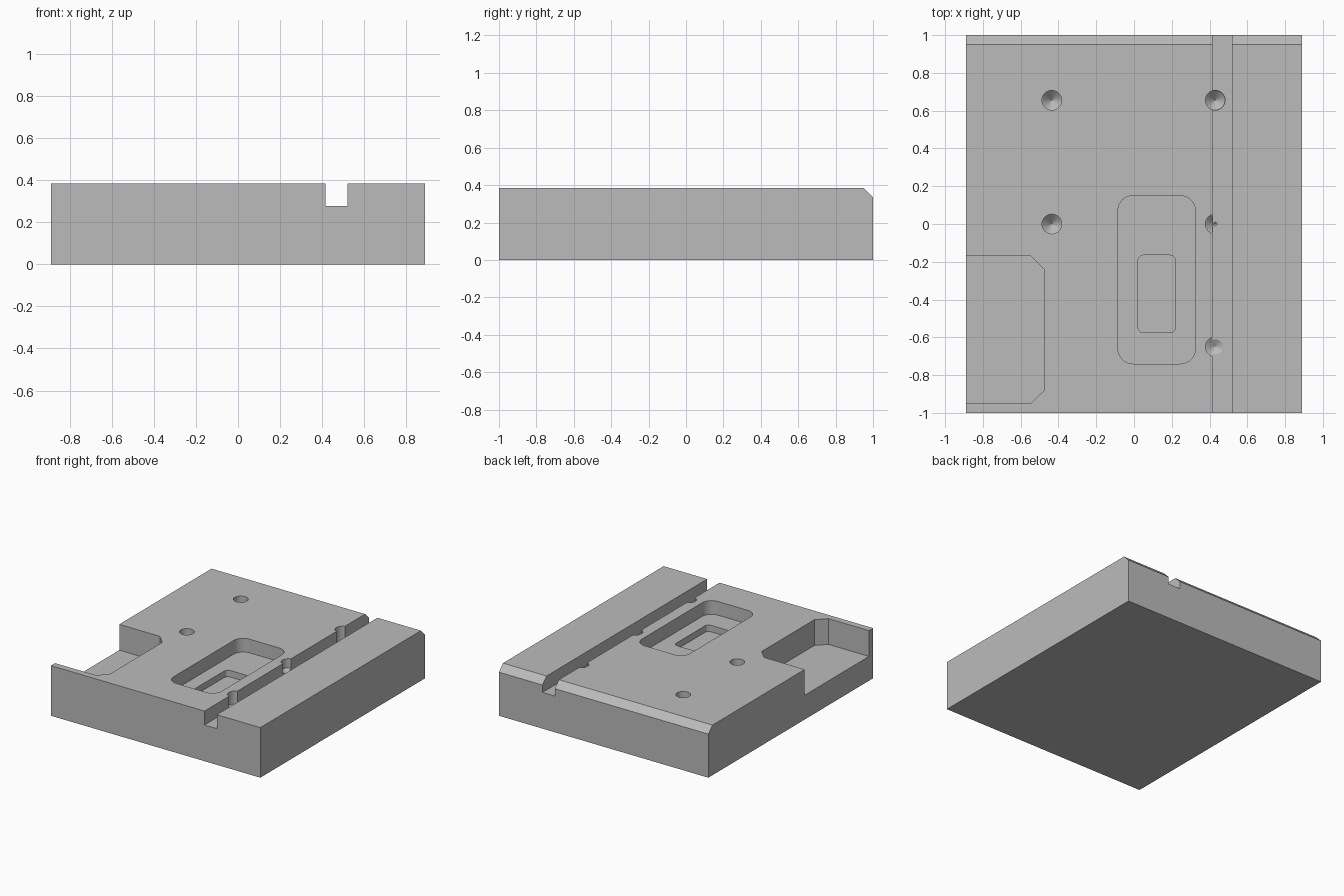
import bpy
import math

cube = bpy.data.objects.get("Cube")
if cube:
    bpy.data.objects.remove(cube, do_unlink=True)

W, L, H = 0.89, 1.0, 0.385   # half width, half length, height
OVER = 0.1                   # cutter overshoot

grey = bpy.data.materials.new("machined_grey")
grey.use_nodes = True
colour = (0.5, 0.5, 0.5, 1)
grey.diffuse_color = colour
grey.node_tree.nodes["Principled BSDF"].inputs["Base Color"].default_value = colour


def make_object(name, verts, faces):
    mesh = bpy.data.meshes.new(name)
    mesh.from_pydata(verts, [], faces)
    mesh.materials.append(grey)
    obj = bpy.data.objects.new(name, mesh)
    bpy.context.collection.objects.link(obj)
    return obj


def loft(name, rings):
    """Close a stack of equal-length rings into a solid."""
    n = len(rings[0])
    faces = [tuple(reversed(range(n)))]
    for k in range(len(rings) - 1):
        a, b = k * n, (k + 1) * n
        faces += [(a + i, a + (i + 1) % n, b + (i + 1) % n, b + i) for i in range(n)]
    top = (len(rings) - 1) * n
    faces.append(tuple(range(top, top + n)))
    return make_object(name, [v for ring in rings for v in ring], faces)


def prism(name, outline, z0, z1):
    return loft(name, [[(x, y, z) for x, y in outline] for z in (z0, z1)])


def rounded_rect(x0, x1, y0, y1, r, steps):
    corners = [(x1 - r, y1 - r), (x0 + r, y1 - r), (x0 + r, y0 + r), (x1 - r, y0 + r)]
    points = []
    for q, (cx, cy) in enumerate(corners):
        for s in range(steps + 1):
            a = math.pi / 2 * (q + s / steps)
            points.append((cx + r * math.cos(a), cy + r * math.sin(a)))
    return points


def drill(x, y, depth, point, r=0.052, n=32):
    """Blind hole cutter with a conical tip."""
    def ring(radius, z):
        return [(x + radius * math.cos(math.tau * i / n),
                 y + radius * math.sin(math.tau * i / n), z) for i in range(n)]
    z = H - depth
    return loft("drill_cutter", [ring(0.0005, z - point), ring(r, z), ring(r, H + OVER)])


def cut(target, cutter):
    cutter.hide_render = True
    mod = target.modifiers.new("cut", 'BOOLEAN')
    mod.operation = 'DIFFERENCE'
    mod.solver = 'EXACT'
    mod.object = cutter
    bpy.context.view_layer.objects.active = target
    bpy.ops.object.modifier_apply(modifier=mod.name)
    bpy.data.objects.remove(cutter, do_unlink=True)


# Block with the chamfered back edge, extruded along x
side = [(-L, 0), (L, 0), (L, H - 0.05), (L - 0.05, H), (-L, H)]
block = loft("base_block", [[(x, y, z) for y, z in side] for x in (-W, W)])

# Long slot
slot = [(0.415, -L - OVER), (0.52, -L - OVER), (0.52, L + OVER), (0.415, L + OVER)]
cut(block, prism("slot_cutter", slot, 0.278, H + OVER))

# Side pocket open on the right edge, with clipped inner corners
y0, y1, x1, c = -0.95, -0.17, -0.475, 0.07
notch = [(-W - OVER, y0), (x1 - c, y0), (x1, y0 + c), (x1, y1 - c), (x1 - c, y1), (-W - OVER, y1)]
cut(block, prism("notch_cutter", notch, 0.187, H + OVER))

# Stepped centre pocket
cut(block, prism("pocket_cutter", rounded_rect(-0.085, 0.325, -0.74, 0.15, 0.08, 8), H - 0.105, H + OVER))
cut(block, prism("inner_pocket_cutter", rounded_rect(0.02, 0.22, -0.575, -0.165, 0.03, 3), H - 0.155, H + OVER))

# Drilled holes: x, y, straight depth, tip depth
for hole in [(-0.435, 0.655, 0.12, 0.05), (-0.435, 0, 0.12, 0.05), (0.43, 0.655, 0.12, 0.05),
             (0.43, 0, 0.07, 0.045), (0.43, -0.65, 0.1, 0.03)]:
    cut(block, drill(*hole))

bpy.ops.object.select_all(action='DESELECT')
block.select_set(True)
bpy.context.view_layer.objects.active = block
bpy.ops.object.shade_smooth_by_angle(angle=math.radians(25))
